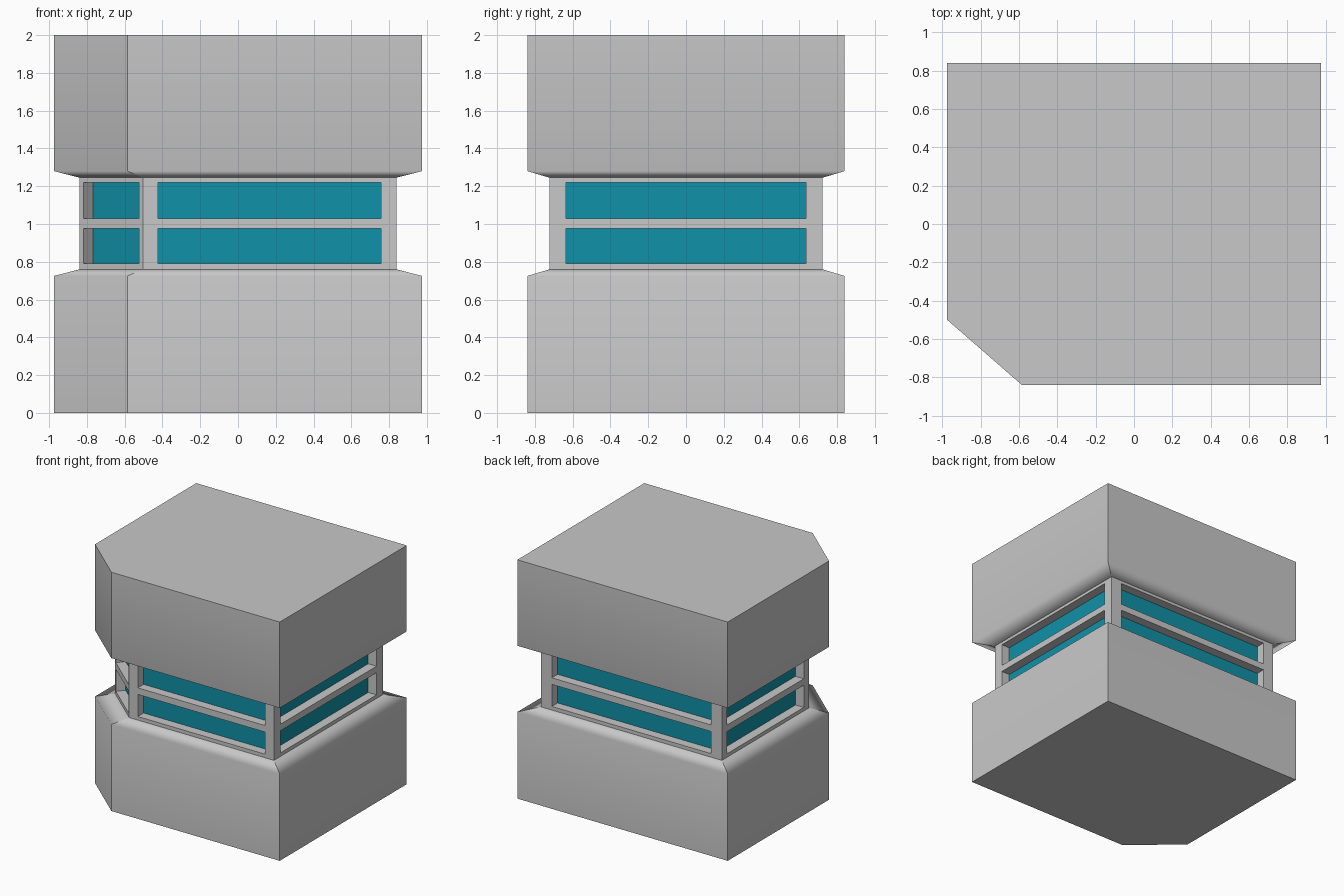
import bpy, bmesh
from mathutils import Vector

cube = bpy.data.objects.get("Cube")
if cube:
    bpy.data.objects.remove(cube, do_unlink=True)


def make_material(name, rgb):
    mat = bpy.data.materials.new(name)
    mat.use_nodes = True
    mat.diffuse_color = (*rgb, 1)
    mat.node_tree.nodes["Principled BSDF"].inputs["Base Color"].default_value = (*rgb, 1)
    return mat


concrete = make_material("grey concrete", (0.58, 0.58, 0.58))
glass = make_material("teal glass", (0.005, 0.285, 0.39))

# Rectangular plan with one cut corner, counter-clockwise
PLAN = [Vector(p) for p in ((-0.585, -0.84), (0.975, -0.84), (0.975, 0.84),
                            (-0.975, 0.84), (-0.975, -0.5))]
NECK = 0.86
SILL, HEAD = 0.76, 1.245


def finish(bm, name, materials):
    mesh = bpy.data.meshes.new(name)
    bm.to_mesh(mesh)
    bm.free()
    for mat in materials:
        mesh.materials.append(mat)
    obj = bpy.data.objects.new(name, mesh)
    bpy.context.collection.objects.link(obj)
    return obj


def block(name, levels, cap):
    """Loft the plan through (height, scale) levels and close one end."""
    bm = bmesh.new()
    rings = [[bm.verts.new((p.x * s, p.y * s, z)) for p in PLAN] for z, s in levels]
    for low, high in zip(rings, rings[1:]):
        for i in range(len(PLAN)):
            j = (i + 1) % len(PLAN)
            bm.faces.new((low[i], low[j], high[j], high[i]))
    bm.faces.new(rings[0][::-1] if cap == 0 else rings[-1])
    # Only the edge between wall and slope is softly shaded
    soft = set(rings[1])
    for face in bm.faces:
        face.smooth = True
    for edge in bm.edges:
        edge.smooth = all(v in soft for v in edge.verts)
    obj = finish(bm, name, [concrete])
    mod = obj.modifiers.new("weighted normals", "WEIGHTED_NORMAL")
    mod.keep_sharp = True


block("lower_block", [(0, 1), (0.725, 1), (SILL, NECK)], 0)
block("upper_block", [(HEAD, NECK), (1.28, 1), (2, 1)], 1)

# Recessed middle storey: each wall is a grid with two sunken window strips
MARGIN, DEPTH = 0.06, 0.077
heights = [SILL, 0.79, 0.975, 1.03, 1.22, HEAD]
stops = [0, MARGIN, 1 - MARGIN, 1]
bm = bmesh.new()
for i, start in enumerate(PLAN):
    a, b = start * NECK, PLAN[(i + 1) % len(PLAN)] * NECK
    along = (b - a).normalized()
    inward = Vector((-along.y, along.x, 0)) * DEPTH
    grid = [[bm.verts.new((*a.lerp(b, t), z)) for t in stops] for z in heights]
    for row in range(len(heights) - 1):
        for col in range(len(stops) - 1):
            corners = [grid[row][col], grid[row][col + 1],
                       grid[row + 1][col + 1], grid[row + 1][col]]
            if col != 1 or row not in (1, 3):
                bm.faces.new(corners)
                continue
            # Window strip: glass pane set back behind four reveals
            back = [bm.verts.new(v.co + inward) for v in corners]
            bm.faces.new(back).material_index = 1
            for k in range(4):
                n = (k + 1) % 4
                bm.faces.new((corners[k], corners[n], back[n], back[k]))
bmesh.ops.remove_doubles(bm, verts=bm.verts, dist=0.0001)
finish(bm, "window_storey", [concrete, glass])
